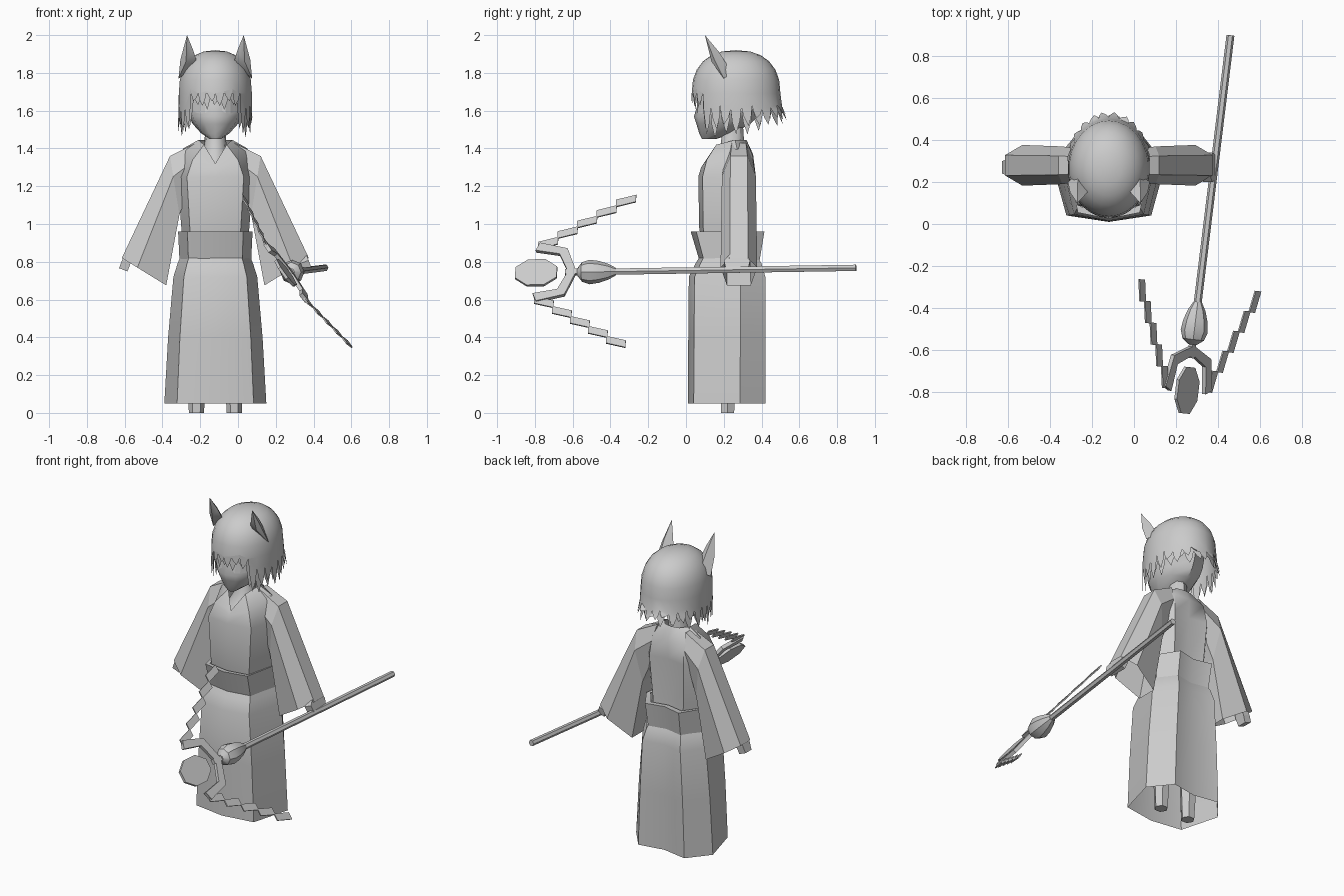
import bpy, bmesh, math
from mathutils import Vector
from mathutils.bvhtree import BVHTree

if "Cube" in bpy.data.objects:
    bpy.data.objects.remove(bpy.data.objects["Cube"])

CX = -0.12                      # figure's centre line
grey = bpy.data.materials.new("plain_grey")
grey.diffuse_color = (0.6, 0.6, 0.6, 1)
grey.use_nodes = True
grey.node_tree.nodes["Principled BSDF"].inputs["Base Color"].default_value = grey.diffuse_color


def make(name, verts, faces, smooth=None):
    me = bpy.data.meshes.new(name)
    me.from_pydata([tuple(v) for v in verts], [], faces)
    me.materials.append(grey)
    bm = bmesh.new()
    bm.from_mesh(me)
    bmesh.ops.recalc_face_normals(bm, faces=bm.faces)
    bm.to_mesh(me)
    bm.free()
    ob = bpy.data.objects.new(name, me)
    bpy.context.collection.objects.link(ob)
    if smooth:
        bpy.ops.object.select_all(action='DESELECT')
        ob.select_set(True)
        bpy.context.view_layer.objects.active = ob
        bpy.ops.object.shade_smooth_by_angle(angle=math.radians(smooth))
    return ob


def loft(name, rings, caps=(True, True), smooth=None):
    n = len(rings[0])
    verts = [v for r in rings for v in r]
    faces = [(k*n+i, k*n+(i+1) % n, (k+1)*n+(i+1) % n, (k+1)*n+i)
             for k in range(len(rings)-1) for i in range(n)]
    if caps[0]:
        faces.append(tuple(range(n)))
    if caps[1]:
        faces.append(tuple(range(len(verts)-n, len(verts))))
    make(name, verts, faces, smooth)
    return verts, faces


def full(half):
    """Half ring (x offset, y, z), front to back, mirrored to a full ring."""
    return ([Vector((CX+x, y, z)) for x, y, z in half] +
            [Vector((CX-x, y, z)) for x, y, z in half[-2:0:-1]])


ROBE = [(0, -1), (.75, -.85), (1, .35), (.6, 1), (0, .86)]
FACE = [(0, -1), (.45, -.88), (.85, -.55), (1, .1), (.7, .7), (0, 1)]


def ring(shape, z, hw, yf, yb):
    c, h = (yf+yb)/2, (yb-yf)/2
    return full([(x*hw, c+y*h, z) for x, y in shape])


def tube(name, a, b, ra, rb, n, smooth=None):
    a, b = Vector(a), Vector(b)
    q = (b-a).to_track_quat('Z', 'Y')
    circ = [Vector((math.cos(t*math.tau/n), math.sin(t*math.tau/n), 0)) for t in range(n)]
    loft(name, [[p + q @ (c*r) for c in circ] for p, r in ((a, ra), (b, rb))], smooth=smooth)


# robe: skirt, sash, torso with V neckline
loft("skirt", [ring(ROBE, .05, .27, .01, .42), ring(ROBE, .4, .25, .012, .42),
               ring(ROBE, .72, .222, .015, .42), ring(ROBE, .79, .2, .05, .40),
               ring(ROBE, .84, .18, .08, .37)], (False, True), 30)
loft("sash", [ring(ROBE, .81, .19, .07, .39), ring(ROBE, .96, .197, .025, .415),
              ring(ROBE, .955, .18, .06, .37)], (False, False), 30)
loft("torso", [ring(ROBE, .85, .165, .09, .36), ring(ROBE, .98, .18, .07, .35),
               ring(ROBE, 1.25, .2, .065, .37),
               full([(0, .08, 1.30), (.12, .11, 1.34), (.17, .27, 1.40), (.11, .35, 1.37), (0, .355, 1.37)]),
               full([(0, .10, 1.32), (.06, .16, 1.42), (.09, .26, 1.445), (.05, .31, 1.445), (0, .32, 1.445)])],
     (True, False), 40)
loft("neck", [ring(FACE, 1.30, .10, .10, .33), ring(FACE, 1.40, .06, .185, .31),
              ring(FACE, 1.55, .05, .19, .30)], smooth=40)


def sleeve_ring(s, top, bot, w):
    """Flat hexagon between a top and a bottom point (x offset, z)."""
    out = []
    for t, y in ((0, -.5), (.35, -1), (1, -.65), (1, .65), (.35, 1), (0, .5)):
        x, z = (top[i]+(bot[i]-top[i])*t for i in (0, 1))
        out.append(Vector((CX+s*x, .28+y*w, z)))
    return out


# mirrored limbs and ears
for s, side in ((-1, "left"), (1, "right")):
    loft("sleeve_"+side, [sleeve_ring(s, (.10, 1.43), (.15, 1.15), .075),
                          sleeve_ring(s, (.24, 1.36), (.19, 1.05), .09),
                          sleeve_ring(s, (.495, .82), (.26, .675), .097)], (True, False))
    tube("arm_"+side, (CX+s*.22, .27, 1.28), (CX+s*.455, .275, .83), .04, .03, 6)
    h = Vector((CX+s*.475, .27, .79))
    ax, ay, az = Vector((s*.36, 0, -.93)), Vector((0, 1, 0)), Vector((s*.93, 0, .36))
    wy = .07 if s > 0 else .035
    loft("hand_"+side, [[h+ax*k+ay*j*w+az*i*.024 for i, j in ((-1, -1), (1, -1), (1, 1), (-1, 1))]
                        for k, w in ((-.05, .03), (-.01, wy), (.035, wy*.85))])
    tube("leg_"+side, (CX+s*.1, .22, 0), (CX+s*.1, .225, .3), .04, .055, 6)
    # pointed ear: cupped leaf, tip leaning forward
    ear = [(.15, .10, 2.0), (.195, .20, 1.77), (.155, .135, 1.86), (.095, .16, 1.85),
           (.145, .245, 1.80), (.185, .15, 1.87), (.117, .135, 1.92), (.15, .175, 1.91)]
    make("ear_"+side, [(CX+s*x, y, z) for x, y, z in ear],
         [(0, 5, 2), (5, 1, 2), (0, 2, 6), (2, 3, 6), (0, 7, 5), (7, 4, 1, 5), (0, 6, 7), (6, 3, 4, 7),
          (1, 4, 3, 2)], 50)

# head
hv, hf = loft("head", [ring(FACE, z, *r) for z, r in (
    (1.45, (.03, .085, .16)), (1.48, (.075, .07, .25)), (1.53, (.12, .055, .34)),
    (1.57, (.14, .042, .38)), (1.62, (.15, .058, .40)), (1.72, (.155, .058, .42)),
    (1.82, (.13, .09, .39)), (1.87, (.07, .16, .33)))], smooth=35)
tree = BVHTree.FromPolygons(hv, hf)

# eyes: thin plates following the face
for s, side in ((-1, "left"), (1, "right")):
    v = []
    for x, zb, zt in ((.035, 1.60, 1.63), (.055, 1.587, 1.65), (.08, 1.585, 1.655),
                      (.105, 1.59, 1.65), (.12, 1.61, 1.635)):
        for z in (zb, zt):
            hit = tree.ray_cast(Vector((CX+s*x, -1, z)), Vector((0, 1, 0)))[0]
            v.append(hit + Vector((0, -.004, 0)))
    make("eye_"+side, v, [(2*i, 2*i+2, 2*i+3, 2*i+1) for i in range(4)])


# hair: rounded cap ending in pointed strands, in two layers
def hair(name, scale, shift, drop, n):
    verts, faces = [Vector((CX, .265, 1.68+.24*scale))], []
    rows = 6

    def at(a, r, z):
        return Vector((CX+.195*scale*r*math.sin(a), .265-.235*scale*r*math.cos(a), z))
    for k in range(1, rows+2):
        for i in range(n):
            a = (i+shift)*math.tau/n
            back = -math.cos(a)
            fringe = back < 0 and abs(math.sin(a)) < .68
            if k <= rows:
                p = k/rows*math.pi/2
                r, z = math.sin(p)**.85, 1.69+.23*scale*max(0, math.cos(p))**.85
            else:
                r = 1.0 + .04*max(0, back)
                z = (1.685 if fringe else 1.60) + .012*(i % 3) + drop*.3
            verts.append(at(a, r, z))
    for i in range(n):
        j = (i+1) % n
        faces.append((0, 1+i, 1+j))
        for k in range(rows):
            b = 1+k*n
            faces.append((b+i, b+n+i, b+n+j, b+j))
        # strand tip, with a middle row for a curved taper
        a = (i+.5+shift)*math.tau/n
        back = -math.cos(a)
        fringe = back < 0 and abs(math.sin(a)) < .68
        tz = 1.605+.025*(i % 2) if fringe else 1.455+.075*max(0, back)+.025*(i % 3)
        tr = 1.0 if back < 0 else 1.0+.15*back
        tip = at(a+.04*math.sin(i*2.1), tr, tz+drop)
        vl, vr = verts[1+rows*n+i], verts[1+rows*n+j]
        mid = (vl+vr)/2*.5+tip*.5
        w = (vr-vl)*.36
        c = len(verts)
        verts += [mid-w, mid+w, tip]
        faces += [(1+rows*n+i, c, c+1, 1+rows*n+j), (c, c+2, c+1)]
    make(name, verts, faces, 40)


hair("hair_outer", 1.0, 0, .02, 26)
hair("hair_inner", .95, .5, 0, 24)

# staff and bulb
tail, front = Vector((.46, .90, .768)), Vector((.28, -.57, .745))
d = (front-tail).normalized()
tube("staff", tail, front - d*.18, .019, .019, 6)
q = d.to_track_quat('Z', 'Y')
loft("staff_bulb", [[front + d*u + q @ Vector((r*math.cos(t*math.tau/8), r*math.sin(t*math.tau/8), 0))
                     for t in range(8)]
                    for u, r in ((-.20, .02), (-.16, .042), (-.11, .058), (-.06, .065), (-.02, .052), (.005, .02))],
     smooth=30)

# flat ornament plane of the staff: u along the staff, v across
p = Vector((.588, 0, -.806))
p = (p - d*p.dot(d)).normalized()
nrm = d.cross(p)


def plate(name, polys, th=.016):
    verts, faces = [], []
    for poly in polys:
        b, n = len(verts), len(poly)
        for h in (-.5, .5):
            verts += [front+d*u+p*v+nrm*(h*th) for u, v in poly]
        faces += [tuple(range(b, b+n)), tuple(range(b+n, b+2*n))]
        faces += [(b+i, b+(i+1) % n, b+n+(i+1) % n, b+n+i) for i in range(n)]
    make(name, verts, faces)


plate("staff_stem", [[(-.01, -.015), (.07, -.015), (.07, .015), (-.01, .015)]], .022)
plate("staff_disc", [[(.225+.12*math.cos(t), .09*math.sin(t))
                      for t in [(i+.5)*math.tau/8 for i in range(8)]]])
for s, side in ((-1, "upper"), (1, "lower")):
    plate("fork_"+side, [[(u, s*v) for u, v in quad] for quad in (
        [(.01, .0), (.055, .0), (.105, .115), (.065, .15)],
        [(.065, .15), (.105, .115), (.235, .14), (.215, .19)])], .022)
    steps = []
    for i in range(5):
        u, v = .225-.1*i, .155+.067*i
        steps.append([(u, s*v), (u, s*(v+.045)), (u-.105, s*(v+.075)), (u-.105, s*(v+.03))])
    plate("paper_streamer_"+side, steps, .008)
